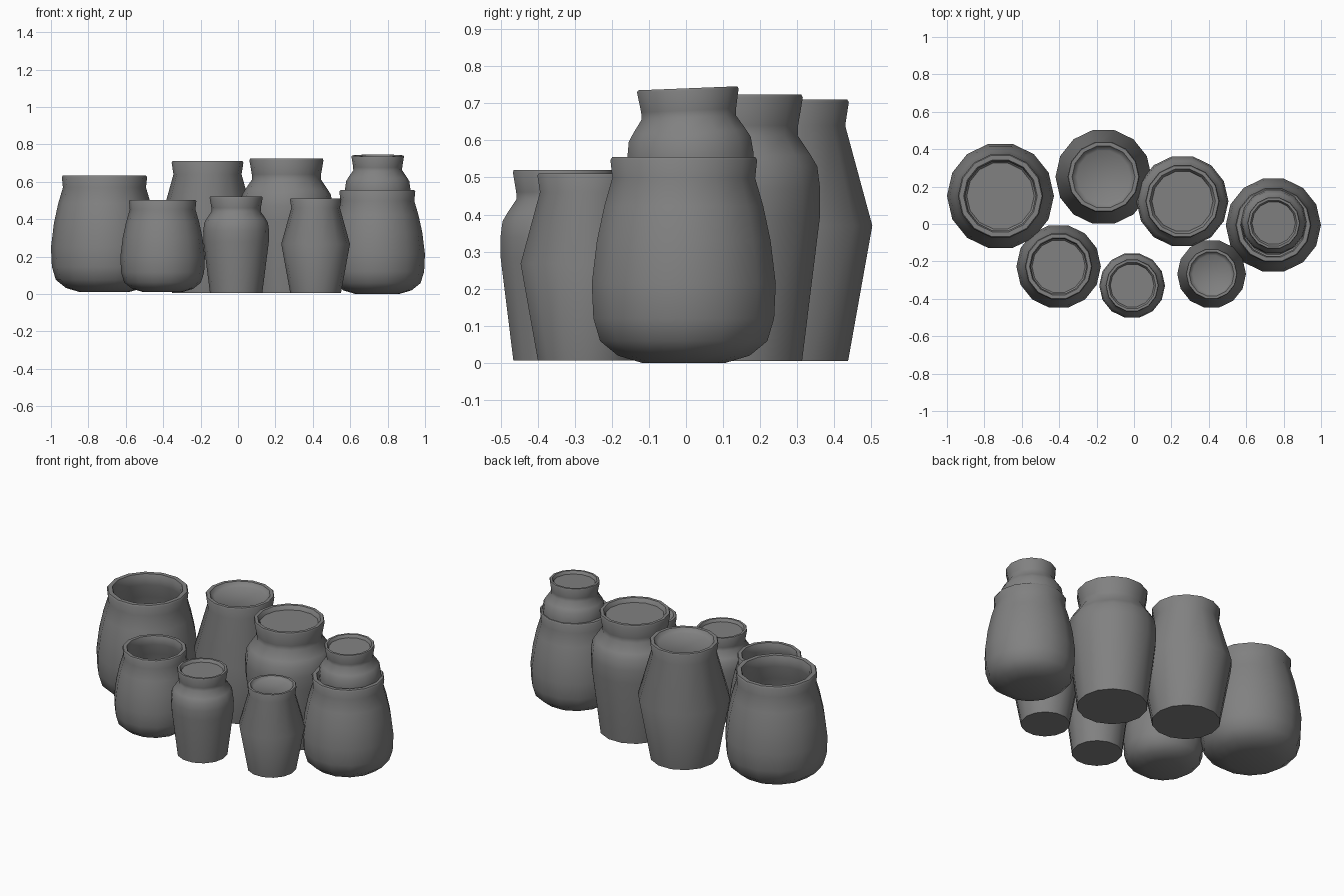
import bpy, bmesh
from math import cos, sin, pi, radians

if "Cube" in bpy.data.objects:
    bpy.data.objects.remove(bpy.data.objects["Cube"])

SIDES = 14

# Profiles (radius, height): outside from base to lip, then down the inside
ROUND = [(0.13, 0), (0.205, 0.022), (0.26, 0.066), (0.281, 0.135), (0.286, 0.24),
         (0.27, 0.37), (0.247, 0.475), (0.222, 0.56), (0.228, 0.615), (0.222, 0.624),
         (0.197, 0.624), (0.189, 0.60), (0.189, 0.56), (0.215, 0.475), (0.24, 0.37),
         (0.255, 0.24), (0.24, 0.12), (0.18, 0.05)]
DIAMOND = [(0.19, -0.005), (0.257, 0.36), (0.182, 0.63), (0.192, 0.693), (0.188, 0.70),
           (0.168, 0.70), (0.16, 0.688), (0.143, 0.676)]
SHOULDER = [(0.196, -0.005), (0.245, 0.38), (0.246, 0.46), (0.238, 0.52), (0.22, 0.55),
            (0.184, 0.603), (0.185, 0.63), (0.198, 0.705), (0.194, 0.714),
            (0.176, 0.714), (0.168, 0.702), (0.163, 0.69)]

# Dark grey clay
clay = bpy.data.materials.new("dark_clay")
clay.diffuse_color = (0.22, 0.22, 0.22, 1)
clay.use_nodes = True
clay.node_tree.nodes["Principled BSDF"].inputs["Base Color"].default_value = clay.diffuse_color


def pot(name, profile, loc, scale=1.0, tilt=0.0):
    """Lathe a profile into a closed pot with capped base and inner floor."""
    bm = bmesh.new()
    rings = [[bm.verts.new((r * cos(2 * pi * i / SIDES), r * sin(2 * pi * i / SIDES), z))
              for i in range(SIDES)] for r, z in profile]
    for a, b in zip(rings, rings[1:]):
        for i in range(SIDES):
            j = (i + 1) % SIDES
            bm.faces.new((a[i], a[j], b[j], b[i]))
    bm.faces.new(rings[0][::-1])
    bm.faces.new(rings[-1])
    mesh = bpy.data.meshes.new(name)
    bm.to_mesh(mesh)
    bm.free()
    mesh.materials.append(clay)
    ob = bpy.data.objects.new(name, mesh)
    bpy.context.collection.objects.link(ob)
    ob.location = loc
    ob.scale = (scale,) * 3
    ob.rotation_euler.x = radians(tilt)
    bpy.ops.object.select_all(action='DESELECT')
    ob.select_set(True)
    bpy.context.view_layer.objects.active = ob
    bpy.ops.object.shade_smooth_by_angle(angle=radians(45))
    return ob


# Open round pots
pot("large_round_pot", ROUND, (-0.714, 0.15, 0.01))
pot("small_round_pot", ROUND, (-0.403, -0.227, 0.01), 0.79)
pot("right_round_pot", ROUND, (0.745, -0.006, 0.0), 0.89)

# Pots widest at the middle
pot("tall_diamond_pot", DIAMOND, (-0.163, 0.252, 0.01))
pot("small_diamond_pot", DIAMOND, (0.415, -0.267, 0.01), 0.715)

# Shouldered pots, the last one tilted and standing in the right round pot
pot("tall_shoulder_pot", SHOULDER, (0.259, 0.122, 0.01))
pot("small_shoulder_pot", SHOULDER, (-0.01, -0.329, 0.01), 0.715)
pot("nested_shoulder_pot", SHOULDER, (0.747, 0.025, 0.234), 0.71, 2.3)
